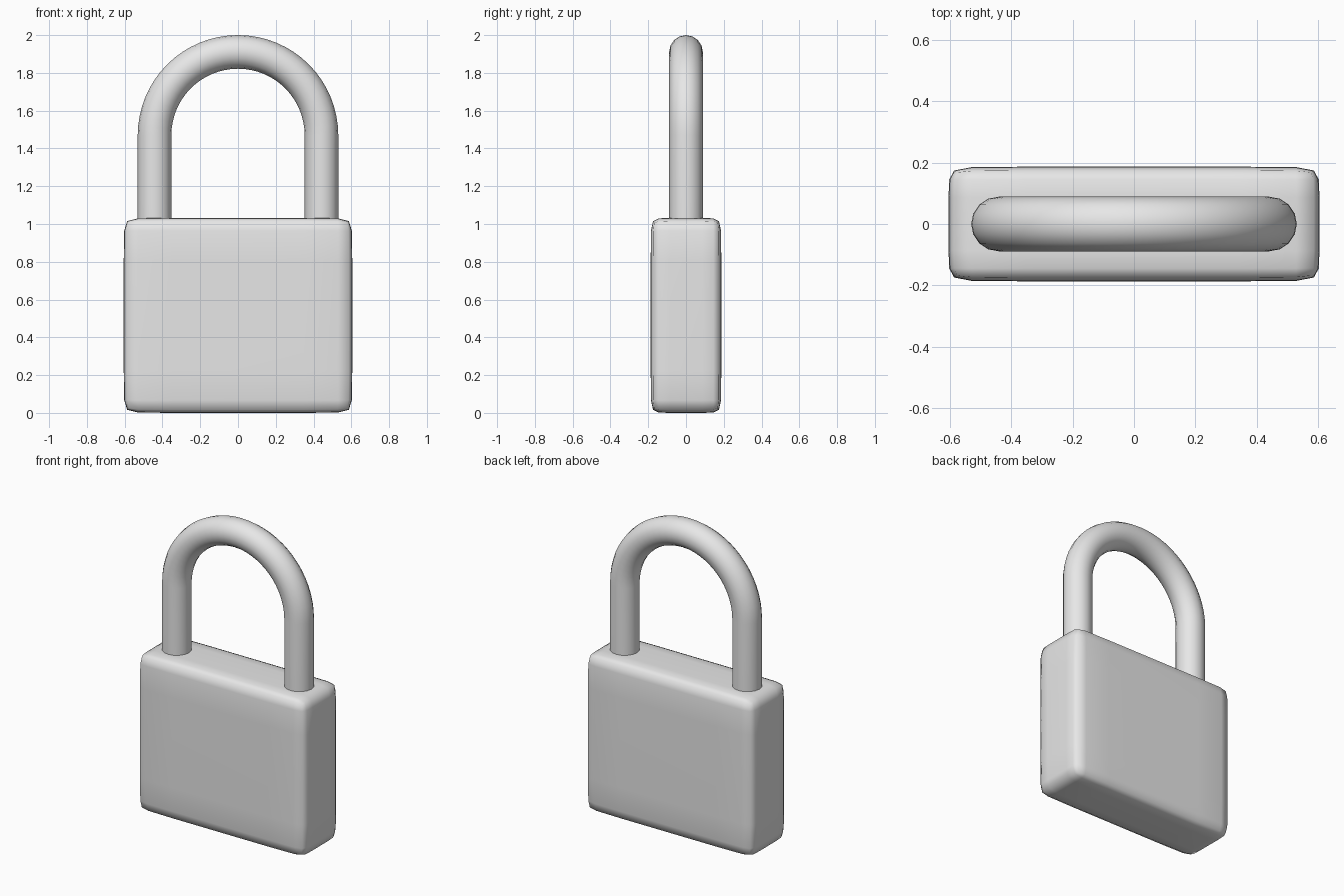
import bpy, bmesh
from math import cos, sin, pi
from mathutils import Vector

if "Cube" in bpy.data.objects:
    bpy.data.objects.remove(bpy.data.objects["Cube"], do_unlink=True)

steel = bpy.data.materials.new("grey steel")
steel.use_nodes = True
grey = (0.8, 0.8, 0.8, 1)
steel.diffuse_color = grey
steel.node_tree.nodes["Principled BSDF"].inputs["Base Color"].default_value = grey


def finish(obj):
    obj.data.materials.append(steel)
    bpy.ops.object.select_all(action="DESELECT")
    obj.select_set(True)
    bpy.context.view_layer.objects.active = obj


# Lock body: a box with support loops, softened by one subdivision
half = Vector((0.605, 0.187, 0.516))
support = Vector((0.11, 0.075, 0.1))
bm = bmesh.new()
bmesh.ops.create_cube(bm, size=2)
bmesh.ops.scale(bm, vec=half, verts=bm.verts)
for axis in range(3):
    for side in (-1, 1):
        normal = Vector((0, 0, 0))
        normal[axis] = 1
        bmesh.ops.bisect_plane(
            bm, geom=bm.verts[:] + bm.edges[:] + bm.faces[:],
            plane_co=normal * side * (half[axis] - support[axis]), plane_no=normal)
bmesh.ops.translate(bm, vec=(0, 0, half.z), verts=bm.verts)
mesh = bpy.data.meshes.new("lock_body")
bm.to_mesh(mesh)
bm.free()
body = bpy.data.objects.new("lock_body", mesh)
bpy.context.collection.objects.link(body)
soft = body.modifiers.new("soften", "SUBSURF")
soft.levels = soft.render_levels = 1
finish(body)
bpy.ops.object.shade_smooth()

# Shackle: round bar along two legs joined by a half circle
reach, bar, spring, foot = 0.442, 0.089, 1.469, 0.95
steps = 32
path = [(reach, 0, foot)]
path += [(reach * cos(pi * i / steps), 0, spring + reach * sin(pi * i / steps))
         for i in range(steps + 1)]
path += [(-reach, 0, foot)]
curve = bpy.data.curves.new("shackle", "CURVE")
curve.dimensions = "3D"
curve.bevel_depth = bar
curve.bevel_resolution = 6
curve.use_fill_caps = True
line = curve.splines.new("POLY")
line.points.add(len(path) - 1)
for point, co in zip(line.points, path):
    point.co = (*co, 1)
shackle = bpy.data.objects.new("shackle", curve)
bpy.context.collection.objects.link(shackle)
finish(shackle)
bpy.ops.object.convert(target="MESH")
bpy.ops.object.shade_smooth_by_angle()
